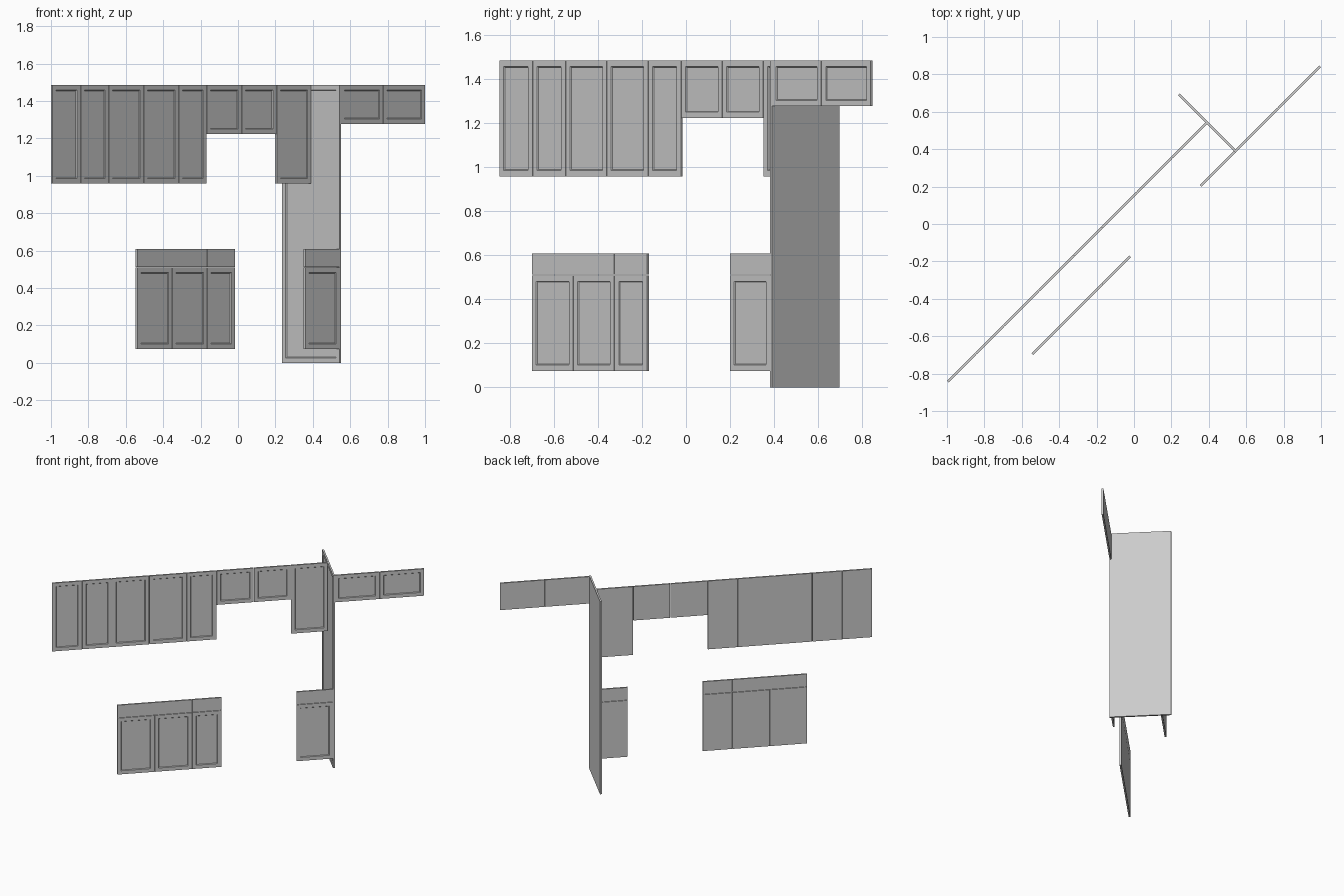
import bpy, bmesh, math
from mathutils import Matrix

if "Cube" in bpy.data.objects:
    bpy.data.objects.remove(bpy.data.objects["Cube"])

T = 0.0125       # board thickness
GAP = 0.0015     # reveal on every edge of a front
STILE = 0.038    # frame width around the recessed panel
BEVEL = 0.005    # slope and depth of the recess


def front(name, a0, a1, z0, z1, depth, angle=45, panel=True, gap=GAP):
    """Slab from a0 to a1 along its run; front face at local y = -depth."""
    a0, a1, z0, z1 = a0 + gap, a1 - gap, z0 + gap, z1 - gap
    bm = bmesh.new()
    bmesh.ops.create_cube(bm, size=1)
    bmesh.ops.scale(bm, vec=(a1 - a0, T, z1 - z0), verts=bm.verts)
    bmesh.ops.translate(bm, vec=((a0 + a1) / 2, T / 2 - depth, (z0 + z1) / 2), verts=bm.verts)
    if panel:
        bm.normal_update()
        face = min(bm.faces, key=lambda f: f.calc_center_median().y)
        bmesh.ops.inset_individual(bm, faces=[face], thickness=STILE, depth=0)
        bmesh.ops.inset_individual(bm, faces=[face], thickness=BEVEL, depth=-BEVEL)
    bmesh.ops.transform(bm, matrix=Matrix.Rotation(math.radians(angle), 4, 'Z'), verts=bm.verts)
    mesh = bpy.data.meshes.new(name)
    bm.to_mesh(mesh)
    bm.free()
    obj = bpy.data.objects.new(name, mesh)
    bpy.context.collection.objects.link(obj)
    return obj


def row(name, edges, z0, z1, depth, panel=True):
    for i, (a, b) in enumerate(zip(edges, edges[1:])):
        front(f"{name}_{i + 1}", a, b, z0, z1, depth, panel=panel)


TOP = 1.486
UPPER, BASE = -0.102, 0.114   # front planes of the wall and base runs

# wall cabinet doors
row("tall_wall_door", [-1.302, -1.088, -0.876, -0.611, -0.346, -0.134], 0.957, TOP, UPPER)
row("short_wall_door", [-0.134, 0.131, 0.394], 1.222, TOP, UPPER)
row("end_wall_door", [0.394, 0.656], 0.957, TOP, UPPER)

# doors above the fridge space
row("bridge_door", [0.664, 0.984, 1.302], 1.276, TOP, BASE)

# base cabinet doors and plain drawer fronts
row("base_door", [-0.877, -0.611, -0.346, -0.136], 0.073, 0.51, BASE)
row("drawer_front", [-0.877, -0.346, -0.136], 0.51, 0.61, BASE, panel=False)
row("end_base_door", [0.394, 0.656], 0.073, 0.51, BASE)
row("end_drawer_front", [0.394, 0.656], 0.51, 0.61, BASE, panel=False)

# full height side panel, square to the runs
front("tall_side_panel", -0.32, 0.114, 0, TOP, -0.654, angle=-45, gap=0)
